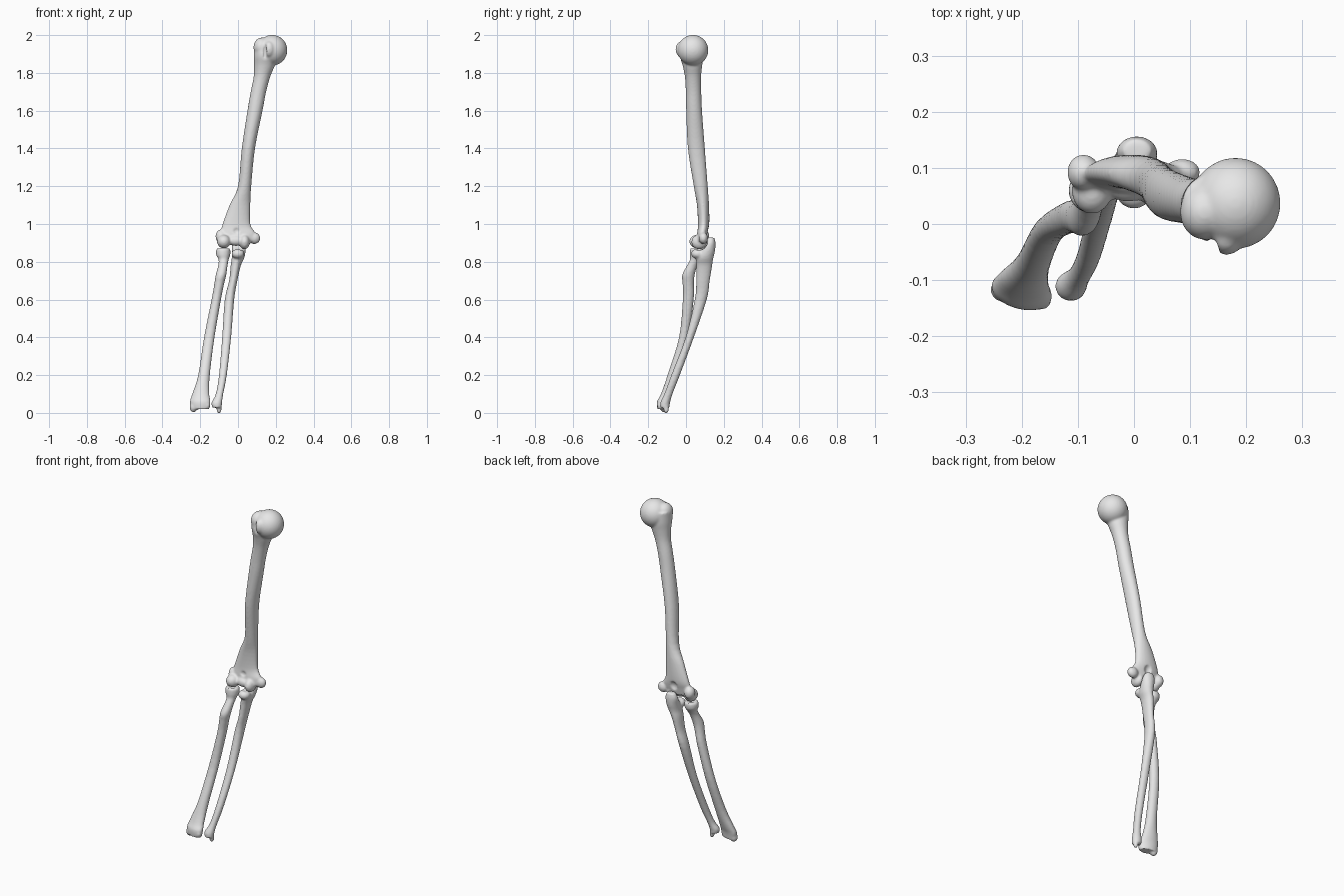
import bpy, bmesh, math
from mathutils import Matrix, Vector

cube = bpy.data.objects.get("Cube")
if cube:
    bpy.data.objects.remove(cube, do_unlink=True)

bone = bpy.data.materials.new("bone grey")
bone.use_nodes = True
bone.diffuse_color = (0.8, 0.8, 0.8, 1)
bsdf = bone.node_tree.nodes["Principled BSDF"]
bsdf.inputs["Base Color"].default_value = (0.8, 0.8, 0.8, 1)
bsdf.inputs["Roughness"].default_value = 0.6


def spline(a, b, c, d, t):
    """Catmull-Rom step between rows b and c."""
    return [0.5 * (2 * q + (r - p) * t + (2 * p - 5 * q + 4 * r - s) * t * t
                   + (3 * q - p - 3 * r + s) * t ** 3)
            for p, q, r, s in zip(a, b, c, d)]


def loft(bm, rows, sides=28, steps=4):
    """Closed tube through elliptical sections (z, x, y, x radius, y radius, turn)."""
    fine = []
    for i in range(len(rows) - 1):
        a, d = rows[max(i - 1, 0)], rows[min(i + 2, len(rows) - 1)]
        fine += [spline(a, rows[i], rows[i + 1], d, k / steps) for k in range(steps)]
    fine.append(rows[-1])
    rings = []
    for z, x, y, rx, ry, turn in fine:
        c, s = math.cos(math.radians(turn)), math.sin(math.radians(turn))
        ring = []
        for k in range(sides):
            a = 2 * math.pi * k / sides
            u, v = rx * math.cos(a), ry * math.sin(a)
            ring.append(bm.verts.new((x + u * c - v * s, y + u * s + v * c, z)))
        rings.append(ring)
    for lo, hi in zip(rings, rings[1:]):
        for k in range(sides):
            n = (k + 1) % sides
            bm.faces.new((lo[k], lo[n], hi[n], hi[k]))
    bm.faces.new(rings[0])
    bm.faces.new(rings[-1])


def blob(bm, centre, radii):
    m = Matrix.Translation(Vector(centre)) @ Matrix.Diagonal((*radii, 1))
    bmesh.ops.create_icosphere(bm, subdivisions=4, radius=1, matrix=m)


def to_object(bm, name):
    bmesh.ops.recalc_face_normals(bm, faces=bm.faces)
    mesh = bpy.data.meshes.new(name)
    bm.to_mesh(mesh)
    bm.free()
    obj = bpy.data.objects.new(name, mesh)
    bpy.context.collection.objects.link(obj)
    return obj


def make_bone(name, rows, knobs, hollows):
    """Fuse a shaft with its knobs, carve the hollows and soften the result."""
    bm = bmesh.new()
    loft(bm, rows)
    for centre, radii in knobs:
        blob(bm, centre, radii)
    obj = to_object(bm, name)

    def remesh():
        mod = obj.modifiers.new("fuse", 'REMESH')
        mod.mode = 'VOXEL'
        mod.voxel_size = 0.005

    remesh()
    cutters = []
    for centre, radii in hollows:
        cb = bmesh.new()
        blob(cb, centre, radii)
        cutter = to_object(cb, name + "_cutter")
        cutter.hide_render = True
        cutters.append(cutter)
        mod = obj.modifiers.new("carve", 'BOOLEAN')
        mod.operation = 'DIFFERENCE'
        mod.object = cutter
    if cutters:
        remesh()
    mod = obj.modifiers.new("soften", 'SMOOTH')
    mod.factor = 0.5
    mod.iterations = 4

    # Bake the modifiers, then drop the cutters
    deps = bpy.context.evaluated_depsgraph_get()
    deps.update()
    baked = bpy.data.meshes.new_from_object(obj.evaluated_get(deps))
    obj.modifiers.clear()
    obj.data = baked
    baked.name = name
    for cutter in cutters:
        bpy.data.objects.remove(cutter, do_unlink=True)
    baked.materials.clear()
    baked.materials.append(bone)
    for p in baked.polygons:
        p.use_smooth = True
        p.material_index = 0
    return obj


# Upper arm bone: round head, two tubercles, flared lower end
make_bone("upper_arm_bone", [
    (1.95, .130, .030, .045, .055, 0),
    (1.89, .143, .030, .060, .062, 0),
    (1.84, .140, .034, .055, .052, 0),
    (1.78, .127, .037, .044, .043, 0),
    (1.70, .108, .040, .041, .041, 0),
    (1.60, .090, .043, .040, .042, 0),
    (1.40, .055, .055, .035, .045, 0),
    (1.20, .035, .078, .035, .037, 0),
    (1.10, .010, .090, .055, .032, 0),
    (1.00, -.008, .093, .074, .030, 0),
    (0.95, .000, .086, .093, .028, 0),
    (0.91, .000, .080, .085, .026, 0),
], [
    ((.181, .037, 1.920), (.080, .081, .081)),    # head
    ((.125, .022, 1.935), (.043, .050, .052)),    # greater tubercle
    ((.165, -.025, 1.925), (.030, .030, .042)),   # lesser tubercle
    ((-.075, .060, .907), (.036, .042, .036)),    # outer condyle
    ((-.090, .092, .935), (.029, .032, .036)),    # outer epicondyle
    ((.035, .070, .905), (.028, .041, .039)),     # inner condyle
    ((-.010, .068, .912), (.045, .028, .028)),    # joint spool
    ((.086, .092, .925), (.032, .024, .031)),     # inner epicondyle
], [
    ((-.008, .046, .965), (.026, .022, .022)),    # front pit
    ((.000, .142, .957), (.034, .038, .040)),     # rear pit
    ((.142, -.045, 1.91), (.010, .026, .060)),    # groove between tubercles
])

# Outer forearm bone: disc head, tuberosity, wide wrist end
make_bone("outer_forearm_bone", [
    (.870, -.078, .060, .033, .036, 0),
    (.860, -.078, .060, .038, .039, 0),
    (.835, -.078, .058, .037, .038, 0),
    (.812, -.076, .050, .027, .029, 0),
    (.780, -.080, .033, .025, .028, 0),
    (.730, -.090, .013, .028, .033, 0),
    (.680, -.100, .012, .026, .030, 0),
    (.600, -.115, .012, .025, .029, 0),
    (.400, -.152, -.012, .028, .025, 0),
    (.200, -.180, -.070, .031, .028, 0),
    (.100, -.197, -.103, .046, .029, -10),
    (.060, -.200, -.120, .056, .031, -14),
    (.020, -.200, -.123, .050, .027, -14),
], [
    ((-.235, -.117, .030), (.021, .021, .027)),   # styloid
    ((-.165, -.135, .040), (.018, .018, .020)),   # inner wrist corner
], [
    ((-.078, .060, .900), (.032, .032, .038)),    # dished top
    ((-.198, -.123, -.004), (.030, .018, .026)),  # wrist hollow
])

# Inner forearm bone: hooked elbow end, slim wrist end
make_bone("inner_forearm_bone", [
    (.928, .005, .131, .024, .020, 0),
    (.900, .005, .128, .036, .028, 0),
    (.860, .005, .115, .036, .039, 0),
    (.820, .000, .100, .033, .045, 0),
    (.780, -.012, .097, .027, .042, 0),
    (.700, -.025, .090, .022, .036, 0),
    (.600, -.045, .078, .025, .032, 0),
    (.400, -.060, .020, .024, .022, 0),
    (.200, -.080, -.055, .021, .023, 0),
    (.100, -.098, -.093, .020, .022, 0),
    (.055, -.112, -.110, .028, .026, 0),
    (.028, -.111, -.112, .025, .024, 0),
], [
    ((.000, .062, .842), (.034, .035, .027)),     # coronoid lip
    ((-.100, -.105, .019), (.013, .014, .022)),   # styloid
], [
    ((.015, .068, .908), (.090, .047, .047)),     # elbow notch
])
